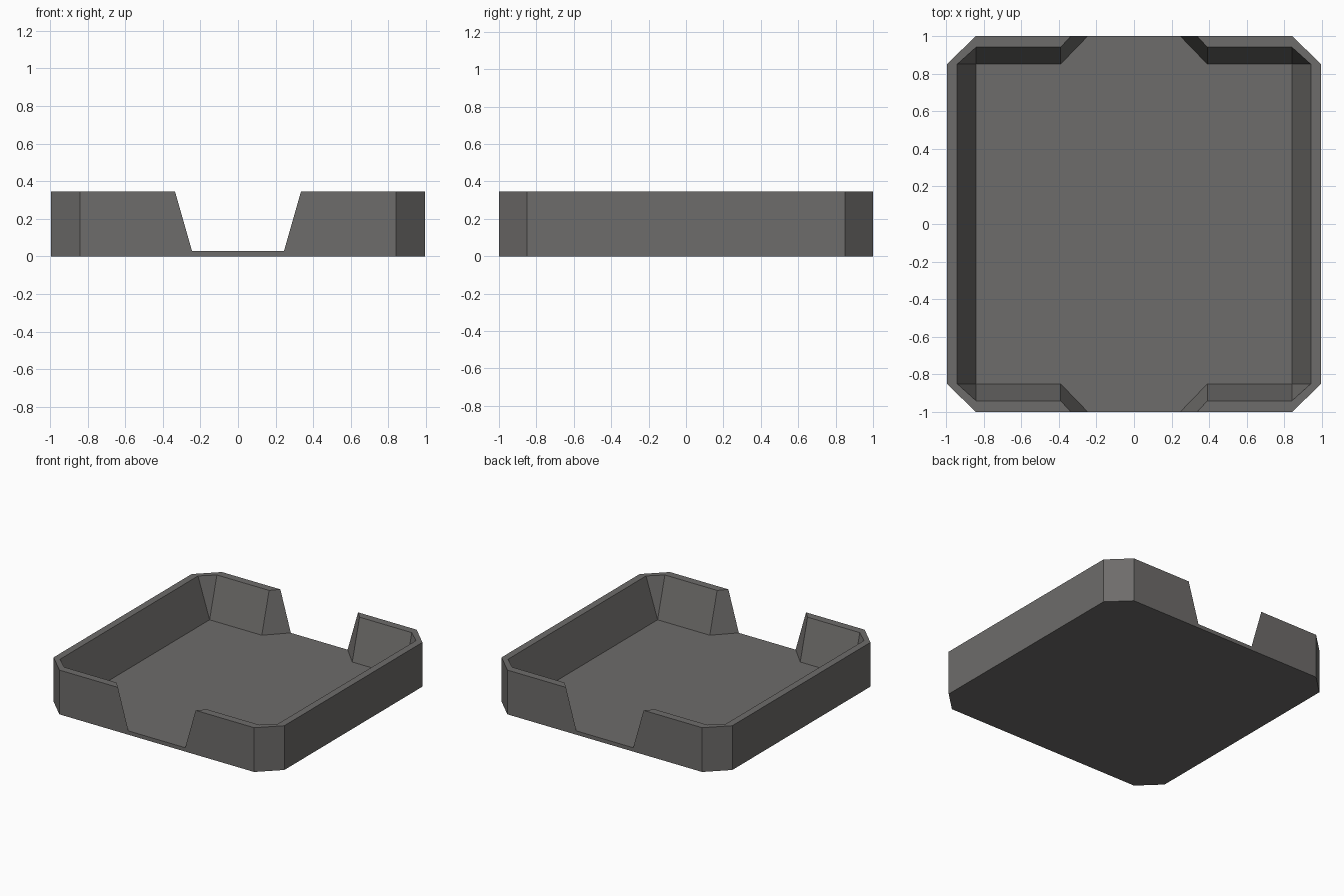
import bpy, bmesh

if "Cube" in bpy.data.objects:
    bpy.data.objects.remove(bpy.data.objects["Cube"])

H, F = 0.345, 0.03          # rim height, floor height
X, Y = 0.995, 1.0           # outer half sizes
CX, CY = 0.84, 0.85         # corner cut / inner floor edge
RX, RY = 0.94, 0.94         # inner edge of the rim

# Key points of one quarter of the tray
P = {
    # underside and outer wall
    "b0": (0, 0, 0), "b1": (X, 0, 0), "b2": (X, CY, 0), "b3": (CX, Y, 0), "b4": (0, Y, 0),
    # rim, outside then inside
    "o1": (X, 0, H), "o2": (X, CY, H), "o3": (CX, Y, H), "o4": (0.335, Y, H),
    "i1": (RX, 0, H), "i2": (RX, CY, H), "i3": (CX, RY, H), "i4": (0.39, RY, H),
    # floor, running out through the opening
    "f0": (0, 0, F), "f1": (CX, 0, F), "f2": (CX, CY, F), "f3": (0.39, CY, F),
    "f4": (0.245, Y, F), "f5": (0, Y, F),
}
FACES = [
    "b0 b4 b3 b2 b1",            # underside
    "b1 b2 o2 o1", "b2 b3 o3 o2",  # outer side and corner
    "b3 b4 f5 f4 o4 o3",         # outer end with sloped opening
    "o1 o2 i2 i1", "o2 o3 i3 i2", "o3 o4 i4 i3",  # rim
    "i1 i2 f2 f1", "i2 i3 f2", "i3 i4 f3 f2",     # sloped inner walls
    "i4 o4 f4 f3",               # opening cheek
    "f0 f1 f2 f3 f4 f5",         # floor
]

bm = bmesh.new()
v = {k: bm.verts.new(co) for k, co in P.items()}
for f in FACES:
    bm.faces.new([v[k] for k in f.split()])

# Mirror the quarter into a whole tray and clear the seams
for axis in "XY":
    bmesh.ops.mirror(bm, geom=bm.verts[:] + bm.edges[:] + bm.faces[:],
                     merge_dist=0.0005, axis=axis)
    bmesh.ops.remove_doubles(bm, verts=bm.verts[:], dist=0.0005)
bmesh.ops.dissolve_limit(bm, angle_limit=0.01, verts=bm.verts[:], edges=bm.edges[:])
bmesh.ops.recalc_face_normals(bm, faces=bm.faces[:])

mesh = bpy.data.meshes.new("tray")
bm.to_mesh(mesh)
bm.free()
grey = bpy.data.materials.new("dark warm grey")
grey.diffuse_color = (0.155, 0.15, 0.145, 1)
grey.use_nodes = True
grey.node_tree.nodes["Principled BSDF"].inputs["Base Color"].default_value = grey.diffuse_color
mesh.materials.append(grey)
bpy.context.collection.objects.link(bpy.data.objects.new("tray", mesh))
